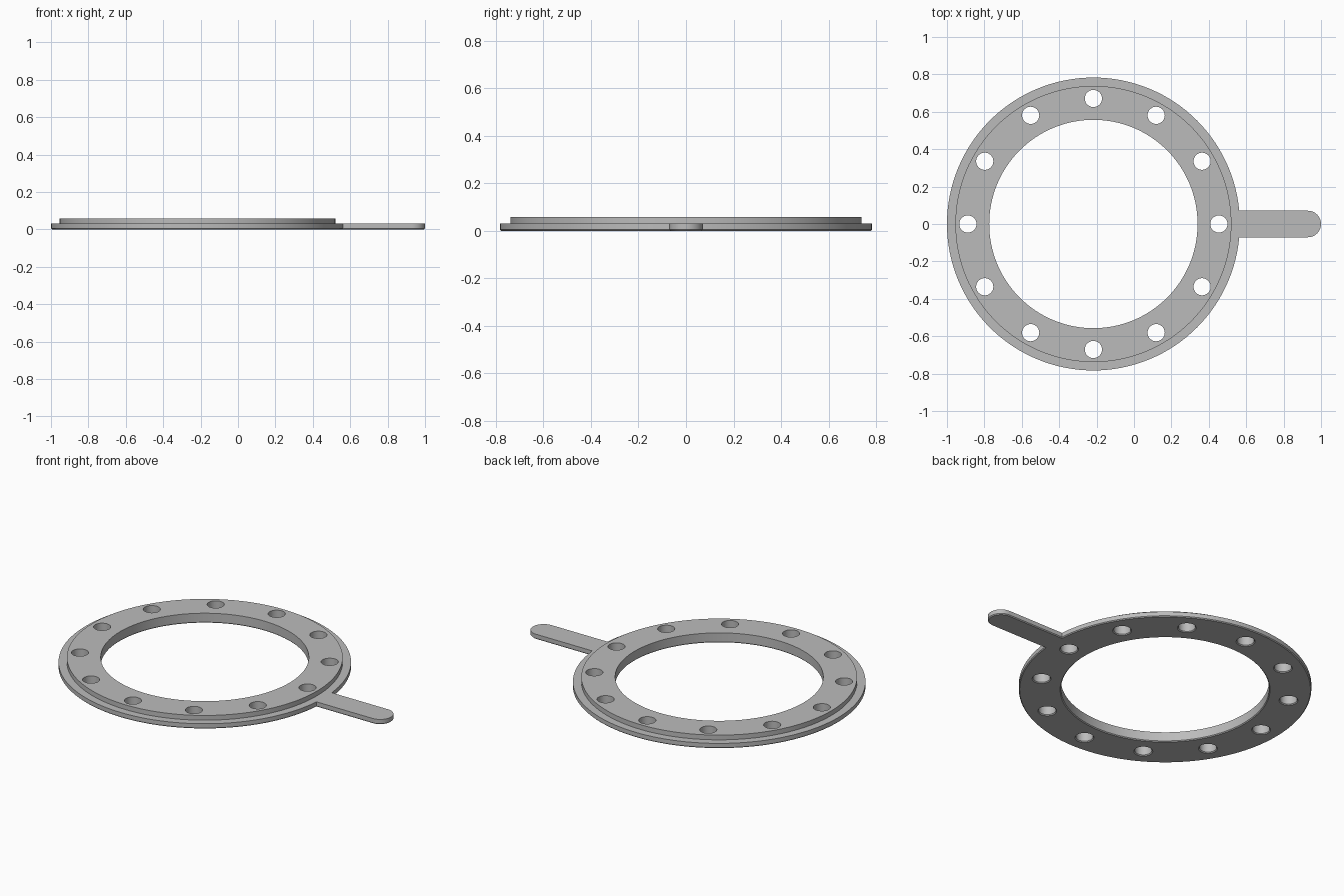
import bpy, bmesh, math
from mathutils import Matrix

cube = bpy.data.objects.get("Cube")
if cube:
    bpy.data.objects.remove(cube, do_unlink=True)

CX = -0.217            # ring centre
BASE_Z, TOP_Z = 0.03, 0.058
CH = 0.005             # chamfer on the underside
HOLES, HOLE_R, HOLE_ORBIT = 12, 0.046, 0.671

grey = bpy.data.materials.new("plain grey")
grey.use_nodes = True
colour = (0.5, 0.5, 0.5, 1)
grey.diffuse_color = colour
grey.node_tree.nodes["Principled BSDF"].inputs["Base Color"].default_value = colour


def finish(name, bm):
    bmesh.ops.recalc_face_normals(bm, faces=bm.faces[:])
    mesh = bpy.data.meshes.new(name)
    bm.to_mesh(mesh)
    bm.free()
    mesh.materials.append(grey)
    obj = bpy.data.objects.new(name, mesh)
    bpy.context.collection.objects.link(obj)
    return obj


def lathe(bm, profile, steps, centre, closed):
    """Turn an (r, z) profile round a vertical axis; open profiles get end caps."""
    rings = []
    for i in range(steps):
        a = 2 * math.pi * i / steps
        rings.append([bm.verts.new((centre[0] + r * math.cos(a), centre[1] + r * math.sin(a), z))
                      for r, z in profile])
    n = len(profile)
    for i in range(steps):
        p, q = rings[i], rings[(i + 1) % steps]
        for j in range(n if closed else n - 1):
            k = (j + 1) % n
            bm.faces.new((p[j], q[j], q[k], p[k]))
    if not closed:
        bm.faces.new([ring[0] for ring in rings])
        bm.faces.new([ring[-1] for ring in rings])


def boolean(obj, cutter, operation):
    mod = obj.modifiers.new(operation.lower(), 'BOOLEAN')
    mod.operation, mod.solver, mod.object = operation, 'EXACT', cutter
    bpy.context.view_layer.objects.active = obj
    bpy.ops.object.modifier_apply(modifier=mod.name)
    bpy.data.objects.remove(cutter, do_unlink=True)


# Stepped flange ring
R, STEP_R, BORE = 0.783, 0.738, 0.557
bm = bmesh.new()
lathe(bm, [(BORE + CH, 0), (R - CH, 0), (R, CH), (R, BASE_Z), (STEP_R, BASE_Z),
           (STEP_R, TOP_Z), (BORE, TOP_Z), (BORE, CH)], 128, (CX, 0), True)
ring = finish("flange_ring", bm)

# Flat handle with a rounded end and chamfered underside
W, TIP, ROOT = 0.071, 1.0, 0.535
bm = bmesh.new()
layers = []
for z, inset in ((0, CH), (CH, 0), (BASE_Z, 0)):
    w = W - inset
    outline = [(ROOT, -w)]
    for i in range(25):
        a = -math.pi / 2 + math.pi * i / 24
        outline.append((TIP - W + w * math.cos(a), w * math.sin(a)))
    outline.append((ROOT, w))
    layers.append([bm.verts.new((x, y, z)) for x, y in outline])
for low, high in zip(layers, layers[1:]):
    for i in range(len(low)):
        k = (i + 1) % len(low)
        bm.faces.new((low[i], low[k], high[k], high[i]))
bm.faces.new(layers[0])
bm.faces.new(layers[-1])
boolean(ring, finish("handle", bm), 'UNION')

# Bolt holes, flared at the underside
bm = bmesh.new()
flare = [(HOLE_R + 2 * CH, -CH), (HOLE_R, CH), (HOLE_R, TOP_Z + 0.02)]
for i in range(HOLES):
    a = 2 * math.pi * i / HOLES
    lathe(bm, flare, 32, (CX + HOLE_ORBIT * math.cos(a), HOLE_ORBIT * math.sin(a)), False)
boolean(ring, finish("hole_cutters", bm), 'DIFFERENCE')

# Smooth walls, sharp edges
bpy.ops.object.select_all(action='DESELECT')
ring.select_set(True)
bpy.context.view_layer.objects.active = ring
bpy.ops.object.shade_smooth_by_angle(angle=math.radians(30))
